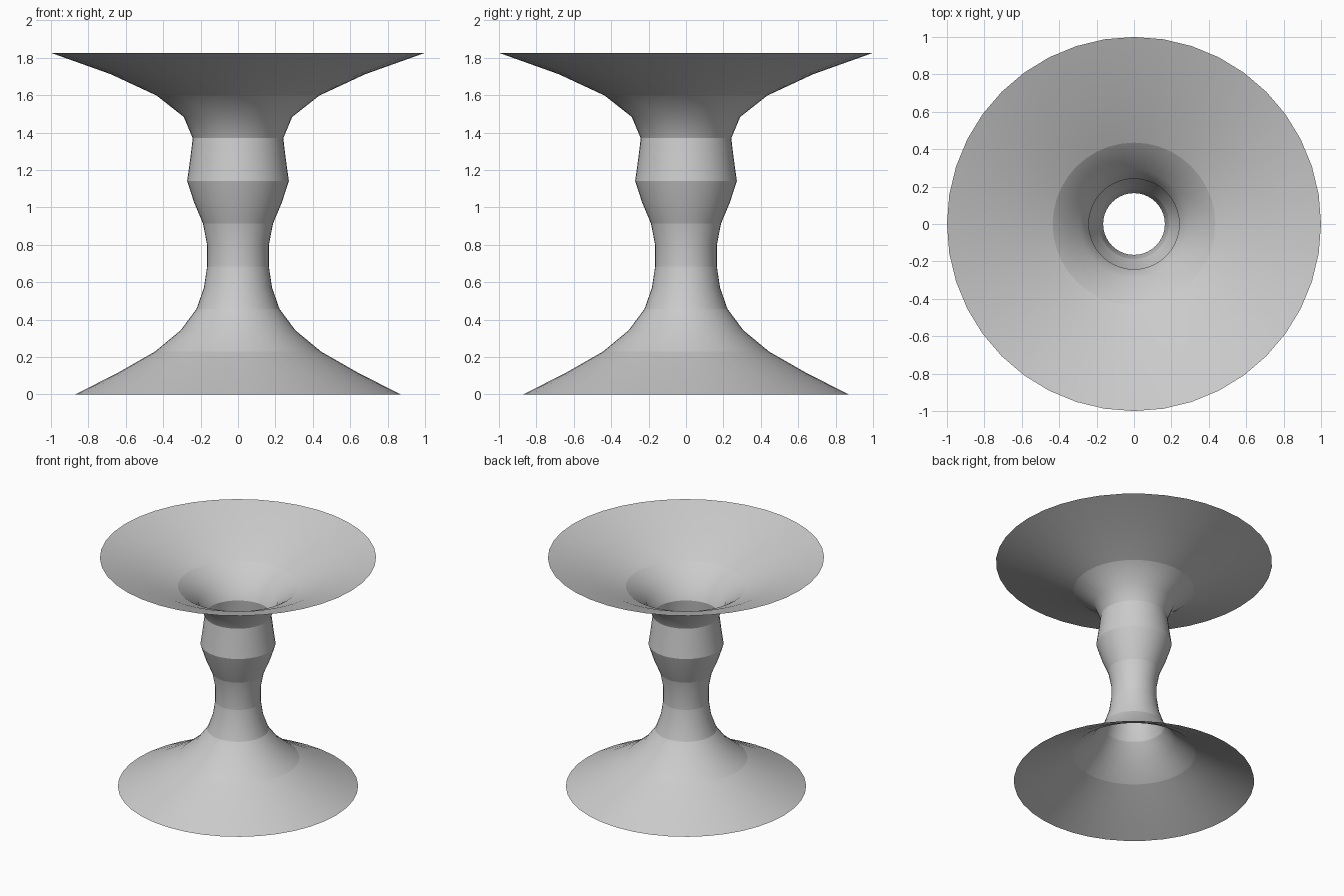
import bpy, bmesh
from math import cos, sin, pi

if "Cube" in bpy.data.objects:
    bpy.data.objects.remove(bpy.data.objects["Cube"])

SIDES = 40
HEIGHT = 1.826

# Radii at equal height steps, from the foot to the upper rim
RADII = [0.87, 0.645, 0.445, 0.307, 0.222, 0.182, 0.165, 0.165, 0.187,
         0.235, 0.272, 0.256, 0.242, 0.29, 0.435, 0.68, 1.0]

bm = bmesh.new()

# Open rings of the turned shell
rings = []
for i, r in enumerate(RADII):
    z = HEIGHT * i / (len(RADII) - 1)
    rings.append([bm.verts.new((r * cos(2 * pi * k / SIDES),
                                r * sin(2 * pi * k / SIDES), z))
                  for k in range(SIDES)])

# Smooth walls between neighbouring rings, open at both ends
for low, high in zip(rings, rings[1:]):
    for k in range(SIDES):
        n = (k + 1) % SIDES
        bm.faces.new((low[k], low[n], high[n], high[k])).smooth = True

# Creases where the sections of the profile meet
for ring in rings[2:-1:2]:
    for k in range(SIDES):
        bm.edges.get((ring[k], ring[(k + 1) % SIDES])).smooth = False

mesh = bpy.data.meshes.new("flared_stand")
bm.to_mesh(mesh)
bm.free()
stand = bpy.data.objects.new("flared_stand", mesh)
bpy.context.collection.objects.link(stand)
